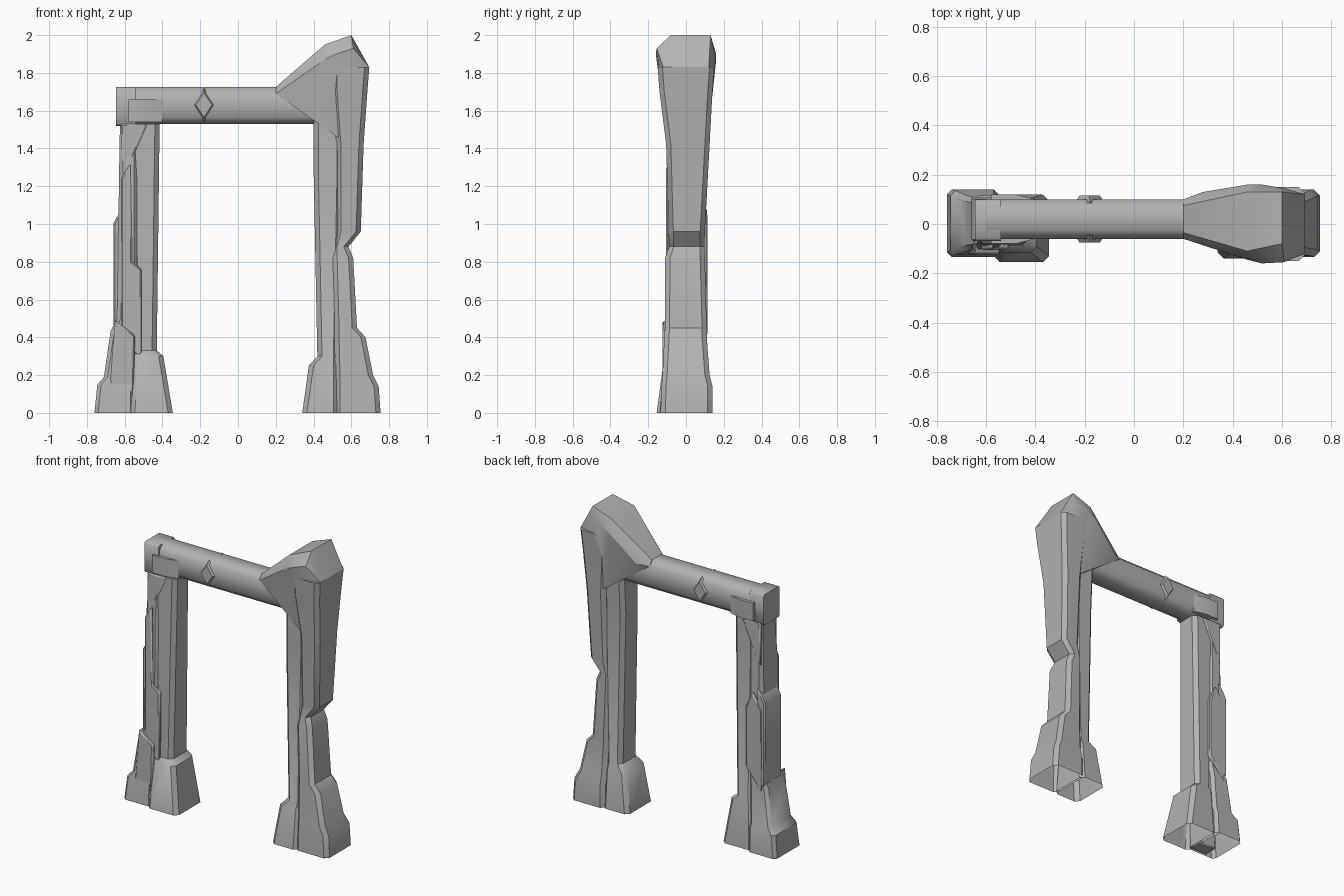
import bpy
import bmesh
from mathutils import Vector

default_cube = bpy.data.objects.get("Cube")
if default_cube:
    bpy.data.objects.remove(default_cube, do_unlink=True)

# Single weathered stone colour
stone = bpy.data.materials.new("grey_stone")
stone.use_nodes = True
colour = (0.45, 0.45, 0.45, 1)
stone.diffuse_color = colour
shader = stone.node_tree.nodes["Principled BSDF"]
shader.inputs["Base Color"].default_value = colour
shader.inputs["Roughness"].default_value = 0.8


def finish(name, bm, angle=0.6, bevel=0):
    """Turn a bmesh into a shaded stone object."""
    bmesh.ops.recalc_face_normals(bm, faces=bm.faces)
    mesh = bpy.data.meshes.new(name)
    bm.to_mesh(mesh)
    bm.free()
    mesh.materials.append(stone)
    obj = bpy.data.objects.new(name, mesh)
    bpy.context.collection.objects.link(obj)
    bpy.ops.object.select_all(action="DESELECT")
    obj.select_set(True)
    bpy.context.view_layer.objects.active = obj
    if bevel:
        mod = obj.modifiers.new("worn_edges", "BEVEL")
        mod.width = bevel
        mod.segments = 1
    bpy.ops.object.shade_smooth_by_angle(angle=angle)
    return obj


def section(x0, x1, y0, y1, c):
    """Rectangle with cut corners."""
    return [(x0 + c, y0), (x1 - c, y0), (x1, y0 + c), (x1, y1 - c),
            (x1 - c, y1), (x0 + c, y1), (x0, y1 - c), (x0, y0 + c)]


def pillar(name, rows, chamfer):
    """Loft rows of (z, x0, x1, y0, y1); the bottom stays open."""
    bm = bmesh.new()
    rings = [[bm.verts.new((x, y, z)) for x, y in section(*box, chamfer)]
             for z, *box in rows]
    for low, high in zip(rings, rings[1:]):
        for i in range(len(low)):
            j = (i + 1) % len(low)
            bm.faces.new((low[i], low[j], high[j], high[i]))
    bm.faces.new(rings[-1])
    return finish(name, bm)


def shard(name, profile, y0, y1, bevel=0.008):
    """Broken slab: an x-z outline pushed through from y0 to y1."""
    bm = bmesh.new()
    face = bm.faces.new([bm.verts.new((x, y0, z)) for x, z in profile])
    moved = bmesh.ops.extrude_face_region(bm, geom=[face])["geom"]
    verts = [v for v in moved if isinstance(v, bmesh.types.BMVert)]
    bmesh.ops.translate(bm, verts=verts, vec=(0, y1 - y0, 0))
    return finish(name, bm, bevel=bevel)


def boulder(name, points):
    """Faceted rock wrapped around a few points."""
    bm = bmesh.new()
    for p in points:
        bm.verts.new(p)
    hull = bmesh.ops.convex_hull(bm, input=bm.verts)
    loose = [v for v in hull["geom_interior"] if isinstance(v, bmesh.types.BMVert)]
    bmesh.ops.delete(bm, geom=loose, context="VERTS")
    return finish(name, bm, angle=0.45)


# Lintel: a long bar with cut corners, and a square block on its right end
def bar(name, x0, x1, y0, y1, z0, z1, chamfer):
    bm = bmesh.new()
    ends = [[bm.verts.new((x, y, z)) for y, z in section(y0, y1, z0, z1, chamfer)]
            for x in (x0, x1)]
    for i in range(8):
        j = (i + 1) % 8
        bm.faces.new((ends[0][i], ends[0][j], ends[1][j], ends[1][i]))
    for end in ends:
        bm.faces.new(end)
    return finish(name, bm, angle=0.9)


bar("lintel", -0.6, 0.5, -0.06, 0.1, 1.53, 1.725, 0.035)
bar("lintel_end_block", -0.645, -0.54, -0.07, 0.1, 1.52, 1.725, 0.012)
boulder("lintel_end_swell", [
    (x, y, z) for x, d in ((-0.58, 0.02), (-0.48, 0.02), (-0.4, 0))
    for y in (-0.06 - d, 0.1 + d) for z in (1.54, 1.66)])

# Raised diamond on both faces of the lintel
for side, y, out in (("front", -0.06, -0.015), ("back", 0.1, 0.015)):
    ring = ((0.06, 0), (0, 0.09), (-0.06, 0), (0, -0.09))
    boulder("diamond_" + side, [
        (-0.18 + x * s, y + t, 1.63 + z * s)
        for x, z in ring for s, t in ((1, -out), (0.7, out))])

# Inner posts with flared feet
pillar("right_inner_post", [
    (0, -0.57, -0.345, -0.155, 0.12),
    (0.3, -0.56, -0.395, -0.115, 0.105),
    (0.33, -0.55, -0.43, -0.09, 0.095),
    (1.53, -0.57, -0.415, -0.07, 0.09)], 0.025)
pillar("left_inner_post", [
    (0, 0.34, 0.53, -0.14, 0.13),
    (0.25, 0.375, 0.53, -0.115, 0.11),
    (0.3, 0.42, 0.53, -0.09, 0.09),
    (1.3, 0.4, 0.55, -0.085, 0.09),
    (1.65, 0.4, 0.55, -0.085, 0.11)], 0.025)

# Outer weathered slabs
pillar("right_outer_slab", [
    (0, -0.76, -0.55, -0.135, 0.14),
    (0.15, -0.745, -0.55, -0.125, 0.135),
    (0.19, -0.71, -0.55, -0.115, 0.12),
    (0.43, -0.675, -0.54, -0.105, 0.11),
    (0.5, -0.64, -0.53, -0.1, 0.1),
    (1.24, -0.63, -0.53, -0.09, 0.1),
    (1.53, -0.625, -0.53, -0.065, 0.095)], 0.02)
pillar("left_outer_slab", [
    (0, 0.515, 0.755, -0.135, 0.14),
    (0.14, 0.515, 0.745, -0.13, 0.14),
    (0.2, 0.515, 0.715, -0.125, 0.125),
    (0.4, 0.51, 0.675, -0.115, 0.11),
    (0.45, 0.51, 0.63, -0.112, 0.11),
    (0.82, 0.5, 0.61, -0.11, 0.1),
    (0.88, 0.5, 0.585, -0.09, 0.098),
    (0.96, 0.52, 0.65, -0.092, 0.1),
    (1.42, 0.52, 0.665, -0.105, 0.125),
    (1.7, 0.5, 0.685, -0.14, 0.14),
    (1.83, 0.5, 0.695, -0.15, 0.15)], 0.025)

# Broken chips on the right pillar
shard("right_middle_chip", [
    (-0.62, 0.4), (-0.51, 0.28), (-0.51, 0.76), (-0.56, 0.8),
    (-0.57, 1.32), (-0.62, 1.24)], -0.105, -0.04)
shard("right_edge_chip", [
    (-0.66, 0.46), (-0.6, 0.4), (-0.6, 1.1), (-0.64, 1.04), (-0.66, 1)],
    -0.07, 0.11)
shard("right_back_chip", [
    (-0.64, 0.4), (-0.52, 0.55), (-0.52, 0.95), (-0.57, 1.06), (-0.64, 0.95)],
    0.06, 0.115)
shard("right_foot_chip", [
    (-0.69, 0), (-0.555, 0), (-0.545, 0.41), (-0.65, 0.49)], -0.125, -0.03)
shard("right_brace", [
    (-0.62, 1.24), (-0.575, 1.31), (-0.48, 1.53), (-0.62, 1.53)], -0.08, 0.1)

# Horned crown rising over the left pillar
boulder("left_crown", [
    (x, y, z) for x, z, y0, y1 in (
        (0.2, 1.725, -0.035, 0.075), (0.2, 1.69, -0.06, 0.1),
        (0.28, 1.7, -0.085, 0.13), (0.46, 1.95, -0.11, 0.13),
        (0.46, 1.87, -0.145, 0.16), (0.52, 1.9, -0.16, 0.16),
        (0.6, 2, -0.08, 0.13), (0.61, 1.93, -0.155, 0.145),
        (0.695, 1.83, -0.12, 0.12), (0.66, 1.62, -0.12, 0.125),
        (0.4, 1.57, -0.085, 0.11), (0.54, 1.45, -0.1, 0.115))
    for y in (y0, y1)])
